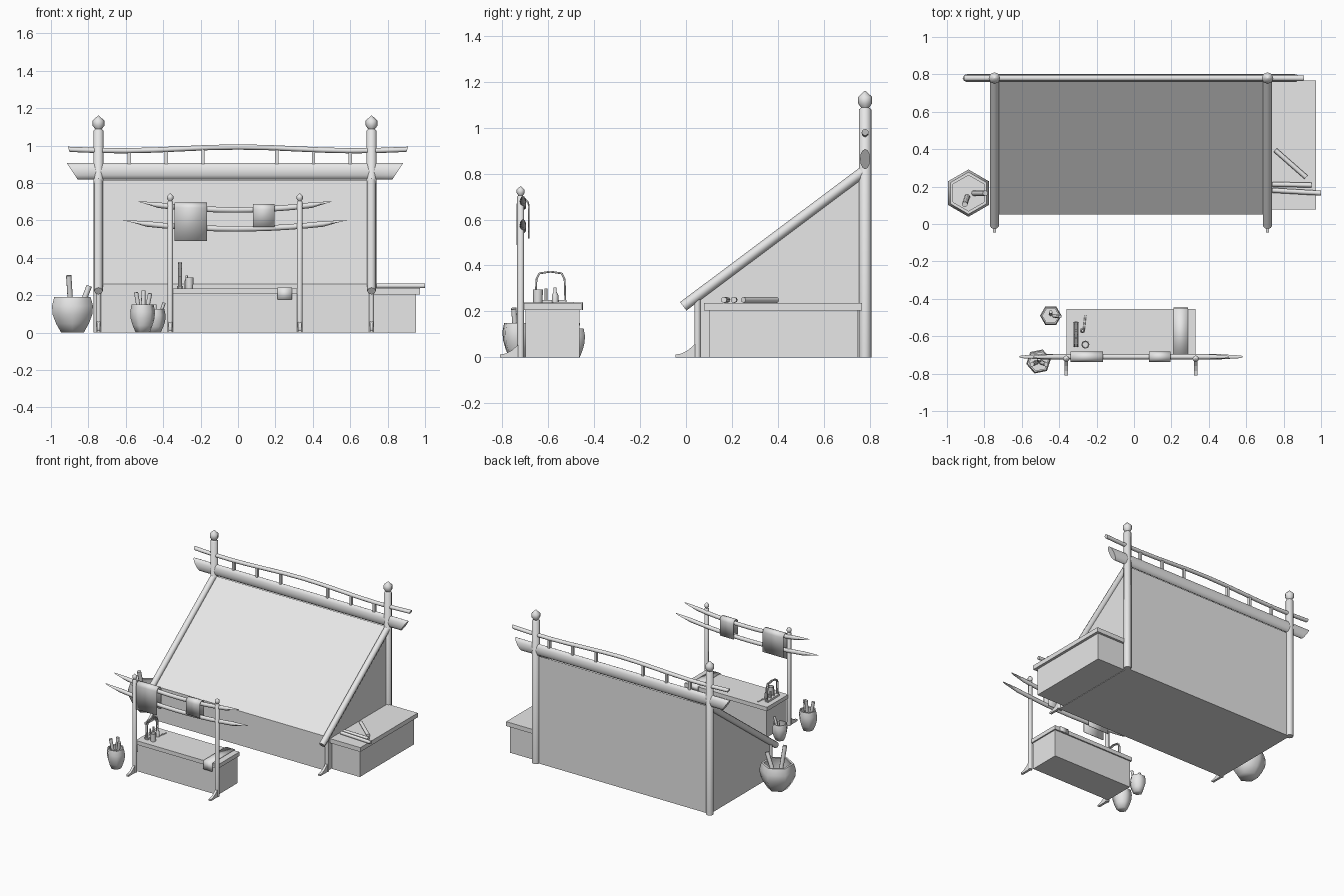
import bpy, bmesh, math
from mathutils import Vector

if "Cube" in bpy.data.objects:
    bpy.data.objects.remove(bpy.data.objects["Cube"])

colour = (0.8, 0.8, 0.8, 1)
grey = bpy.data.materials.new("light_grey")
grey.use_nodes = True
grey.diffuse_color = colour
grey.node_tree.nodes["Principled BSDF"].inputs["Base Color"].default_value = colour

# Shared positions
centre = -0.016
back, front, eave, ridge = 0.78, 0.05, 0.26, 0.815
half_width = 0.73
gate_y, gate_half = -0.71, 0.346
sides = (("right", -1), ("left", 1))


def loft(name, rings, smooth=0, sheet=False):
    """Skin a row of point rings; smooth is the shading angle in degrees."""
    bm = bmesh.new()
    rows = [[bm.verts.new(point) for point in ring] for ring in rings]
    count = len(rows[0])
    for low, high in zip(rows, rows[1:]):
        for i in range(count - 1 if sheet else count):
            j = (i + 1) % count
            bm.faces.new((low[i], low[j], high[j], high[i]))
    if not sheet:
        bm.faces.new(rows[0])
        bm.faces.new(rows[-1])
    bmesh.ops.recalc_face_normals(bm, faces=bm.faces)
    mesh = bpy.data.meshes.new(name)
    bm.to_mesh(mesh)
    bm.free()
    mesh.materials.append(grey)
    obj = bpy.data.objects.new(name, mesh)
    bpy.context.collection.objects.link(obj)
    if smooth:
        bpy.ops.object.select_all(action='DESELECT')
        obj.select_set(True)
        bpy.context.view_layer.objects.active = obj
        bpy.ops.object.shade_smooth_by_angle(angle=math.radians(smooth))
    return obj


def circle(count, radius=1.0, turn=0.0):
    """Points evenly spaced around a circle."""
    angles = [turn + math.tau * i / count for i in range(count)]
    return [(radius * math.cos(angle), radius * math.sin(angle)) for angle in angles]


def prism(name, profile, x, width):
    """Extrude a y-z profile along x, centred on x."""
    return loft(name, [[(x + side * width / 2, y, z) for y, z in profile] for side in (-1, 1)])


def box(name, x, width, near, far, bottom, top):
    prism(name, [(near, bottom), (far, bottom), (far, top), (near, top)], x, width)


def lathe(name, x, y, profile, count=8, smooth=50, turn=0.0):
    """Stack of (radius, height) rings around a vertical axis."""
    loft(name, [[(x + u, y + v, z) for u, v in circle(count, radius, turn)]
                for radius, z in profile], smooth)


def rod(name, start, end, radius):
    """Straight round stick between two points."""
    start, end = Vector(start), Vector(end)
    turn = (end - start).to_track_quat('Z', 'Y')
    ring = [turn @ Vector((u, v, 0)) for u, v in circle(8, radius)]
    loft(name, [[point + offset for offset in ring] for point in (start, end)], 50)


def beam(name, x, half, y, thick, tall, slant, height, tip=1.0):
    """Beam along x with slanted ends; height(t) gives z, t being 0 at the middle."""
    rings = []
    steps = 6
    for k in range(-steps, steps + 1):
        t = k / steps
        at_end = int(t)
        scale = tip if at_end else 1
        rings.append([(x + t * (half - slant) + at_end * slant * v, y + scale * thick * u,
                       height(abs(t)) + scale * tall * v) for u, v in circle(12)])
    loft(name, rings, 50)


def post(name, x, y, radius, top):
    """Round post with a necked knob on its tip."""
    knob = ((1, 3), (0.65, 2.7), (1.15, 2), (1.15, 1), (0.1, 0))
    lathe(name, x, y, [(radius, 0)] + [(radius * r, top - radius * drop) for r, drop in knob])


def foot(name, x, y, length, height):
    """Curved brace that runs forward from a post along the ground."""
    steps = [i / 4 for i in range(5)]
    curve = [(y - length * t, height * (1 - t) ** 2 + 0.012) for t in steps]
    prism(name, curve + [(y - length, 0), (y, 0)], x, 0.018)


def cloth(name, x, width, path):
    """Thin sheet following a y-z path."""
    obj = loft(name, [[(x + side * width / 2, y, z) for y, z in path] for side in (-1, 1)],
               60, sheet=True)
    modifier = obj.modifiers.new("thickness", 'SOLIDIFY')
    modifier.thickness = 0.005
    modifier.offset = 0


def draped_cloth(name, x, width, bar_height, front_drop, back_drop):
    """Cloth hung over a bar of the gate."""
    radius = 0.025
    arc = [(gate_y - u, bar_height + v) for u, v in circle(12, radius)[:7]]
    cloth(name, x, width, [(gate_y - radius, bar_height - front_drop)] + arc
          + [(gate_y + radius, bar_height - back_drop)])


def pot(name, x, y, radius, height, turn, stick_radius, tips):
    """Hollow six-sided pot with sticks leaning out to the given offsets."""
    levels = [i / 4 for i in range(5)]
    outer = [(radius * (0.55 + 0.45 * math.sin(2.3 * t)), height * t) for t in levels]
    inner = [(r * 0.85, z) for r, z in reversed(outer[2:])]
    lathe(name, x, y, outer + inner, 6, 75, turn)
    for dx, dy, top in tips:
        rod(name + "_stick", (x + dx / 3, y + dy / 3, height / 2), (x + dx, y + dy, top),
            stick_radius)


# Lean-to body with sloped roof
prism("lean_to_body", [(front, 0), (back, 0), (back, ridge), (front, eave)],
      centre, half_width * 2)

# Posts, rafters and feet on both sides
for label, side in sides:
    x = centre + side * half_width
    post(label + "_back_post", x, back, 0.027, 1.16)
    rod(label + "_rafter", (x, -0.012, 0.222), (x, back, ridge), 0.023)
    rod(label + "_front_post", (x, front, 0), (x, front, eave), 0.014)
    foot(label + "_front_foot", x, front, 0.095, 0.06)

# Ridge beam and bent rail with spacers
beam("ridge_beam", centre, 0.9, back, 0.022, 0.044, 0.029, lambda t: 0.863)
beam("ridge_rail", 0, 0.91, back, 0.015, 0.014, 0.005,
     lambda t: 0.982 + 0.01 * math.cos(4.5 * t))
for label, side in sides:
    for step in range(1, 4):
        box(label + "_rail_spacer", 0.01 + side * step * 0.197, 0.018,
            back - 0.01, back + 0.01, 0.89, 0.98)

# Side bench with loose logs
bench_x, bench_width, bench_top = 0.845, 0.255, 0.237
rim, log_z = bench_top - 0.033, bench_top + 0.013
box("bench_body", bench_x - 0.01, bench_width - 0.02, 0.1, 0.75, 0, rim)
box("bench_top", bench_x, bench_width, 0.078, 0.767, rim, bench_top)
rod("front_log", (0.74, 0.18, log_z), (1, 0.165, log_z), 0.013)
rod("middle_log", (0.74, 0.212, log_z), (0.95, 0.208, log_z), 0.013)
rod("slanted_log", (0.755, 0.395, log_z), (0.92, 0.25, log_z), 0.013)

# Counter with runner cloth
counter_width, counter_top = gate_half * 2, 0.236
counter_near, counter_far = gate_y, -0.454
rim = counter_top - 0.03
box("counter_body", centre, counter_width - 0.02, counter_near + 0.01, counter_far - 0.01, 0, rim)
box("counter_top", centre, counter_width, counter_near, counter_far, rim, counter_top)
gap = 0.004
cloth("counter_runner", 0.25, 0.075,
      [(counter_near - gap * 2, counter_top - 0.06), (counter_near - gap, counter_top + gap),
       (counter_far + gap, counter_top + gap), (counter_far + gap, rim)])

# Gate in front of the counter
for label, side in sides:
    x = centre + side * gate_half
    post(label + "_gate_post", x, gate_y - 0.01, 0.015, 0.745)
    foot(label + "_gate_foot", x, gate_y, 0.1, 0.07)
beam("upper_gate_bar", centre, 0.525, gate_y, 0.014, 0.015, 0.03,
     lambda t: 0.656 + 0.037 * t * t, 0.6)
beam("lower_gate_bar", centre, 0.6, gate_y, 0.014, 0.015, 0.035,
     lambda t: 0.555 + 0.037 * t * t, 0.6)
draped_cloth("large_cloth", -0.252, 0.173, 0.667, 0.178, 0.15)
draped_cloth("small_cloth", 0.137, 0.115, 0.66, 0.095, 0.115)

# Utensil stand, cup and small wares on the counter
stand_x, stand_y, stand_half = -0.31, -0.59, 0.065
box("stand_base", stand_x, 0.03, stand_y - stand_half, stand_y + stand_half,
    counter_top, counter_top + 0.014)
arch = [(stand_y + stand_half * math.copysign(abs(u) ** 0.4, u), counter_top + 0.137 * v ** 0.4)
        for u, v in circle(12)[:6] + [(-1, 0)]]
for label, side in sides:
    x = stand_x + side * 0.006
    for start, end in zip(arch, arch[1:]):
        rod(label + "_stand_hoop", (x, *start), (x, *end), 0.004)
    y = stand_y + side * 0.02
    rod(label + "_stand_peg", (stand_x, y, counter_top), (stand_x, y, 0.3), 0.006)
lathe("cup", -0.26, -0.645, [(0.02, counter_top), (0.022, 0.295), (0.018, 0.295), (0.016, 0.25)])
lathe("small_bottle", -0.275, -0.57,
      [(0.014, counter_top), (0.014, 0.27), (0.007, 0.285), (0.007, 0.305)])
rod("chopstick", (-0.27, -0.58, counter_top), (-0.26, -0.49, counter_top), 0.005)

# Pots standing around the stall
pot("large_pot", -0.885, 0.165, 0.127, 0.19, math.pi / 6, 0.015,
    [(-0.02, -0.06, 0.305), (0.09, 0, 0.25)])
pot("front_pot", -0.51, -0.735, 0.068, 0.15, 0.2, 0.012,
    [(-0.035, -0.015, 0.215), (0.005, 0.015, 0.225), (0.04, -0.015, 0.21)])
pot("rear_pot", -0.445, -0.49, 0.058, 0.125, 0, 0.009,
    [(0.05, -0.005, 0.16), (0, 0.02, 0.15)])
